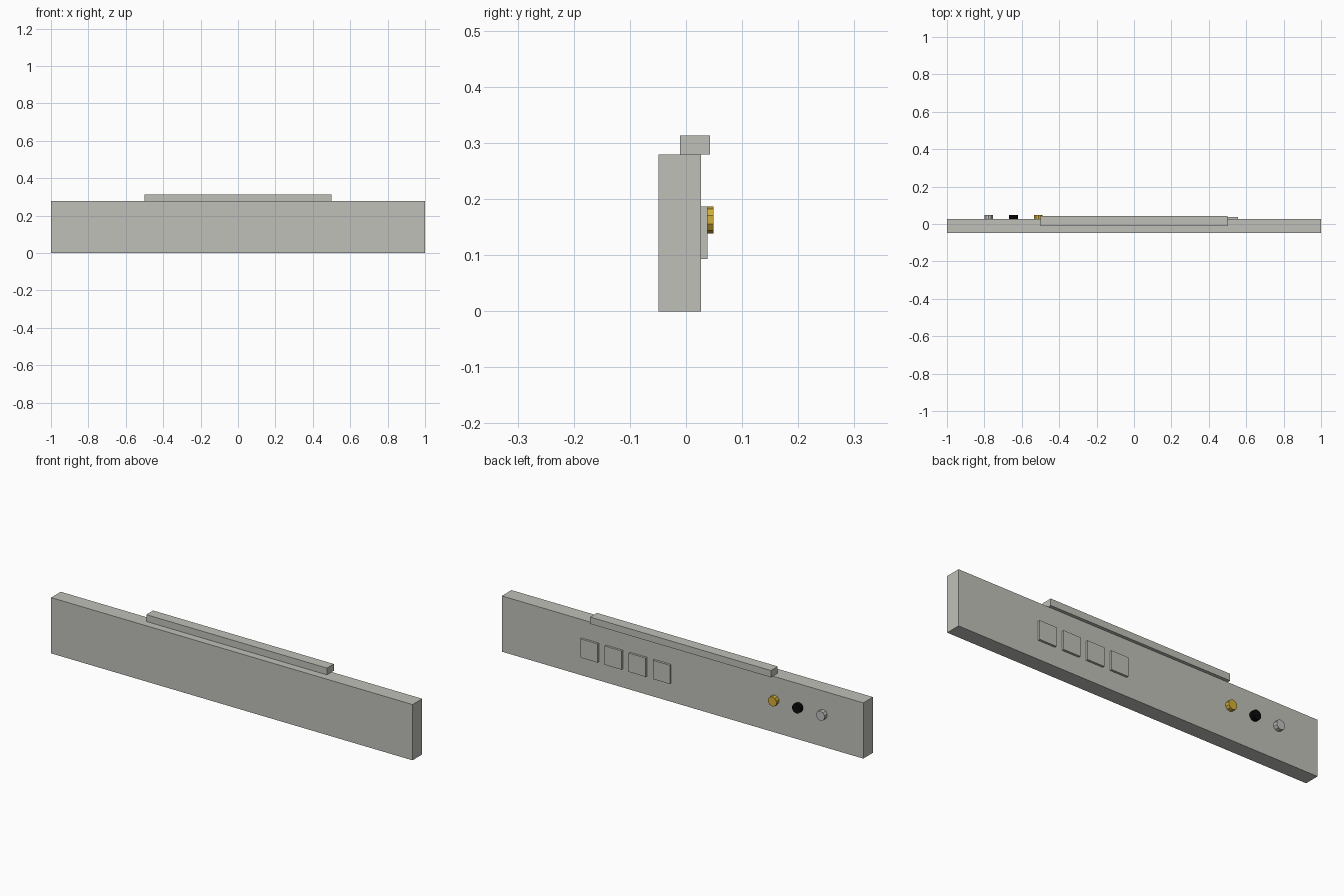
import bpy
import math

cube = bpy.data.objects.get("Cube")
if cube:
    bpy.data.objects.remove(cube, do_unlink=True)


def material(name, rgb):
    mat = bpy.data.materials.new(name)
    mat.use_nodes = True
    mat.diffuse_color = (*rgb, 1)
    mat.node_tree.nodes["Principled BSDF"].inputs["Base Color"].default_value = (*rgb, 1)
    return mat


grey = material("warm_grey", (0.53, 0.53, 0.49))
gold = material("gold", (0.66, 0.43, 0.04))
black = material("black", (0.003, 0.003, 0.003))
silver = material("silver", (0.53, 0.53, 0.53))


def box(name, low, high, mat):
    centre = [(a + b) / 2 for a, b in zip(low, high)]
    bpy.ops.mesh.primitive_cube_add(size=1, location=centre)
    obj = bpy.context.object
    obj.name = name
    obj.scale = [b - a for a, b in zip(low, high)]
    bpy.ops.object.transform_apply(location=False, rotation=False, scale=True)
    obj.data.materials.append(mat)


def knob(name, x, mat):
    # Ten-sided disc with a corner pointing up, axis along y
    bpy.ops.mesh.primitive_cylinder_add(
        vertices=10, radius=0.024, depth=0.022,
        location=(x, BACK + 0.011, 0.163), rotation=(math.pi / 2, 0, 0))
    obj = bpy.context.object
    obj.name = name
    obj.data.materials.append(mat)


BACK = 0.027      # rear face of the panel
SPACING = 0.1333  # distance between neighbouring controls

# Main panel and the rail on its top edge
box("main_panel", (-1, -0.049, 0), (1, BACK, 0.279), grey)
box("top_rail", (-0.5, -0.011, 0.279), (0.5, 0.043, 0.313), grey)

# Row of square plates on the back
for i in range(4):
    x = 0.51 - i * SPACING
    box(f"square_plate_{i + 1}", (x - 0.047, BACK, 0.093),
        (x + 0.047, BACK + 0.011, 0.187), grey)

# Row of knobs on the back
for i, (label, mat) in enumerate([("gold", gold), ("black", black), ("silver", silver)]):
    knob(f"{label}_knob", -0.511 - i * SPACING, mat)
